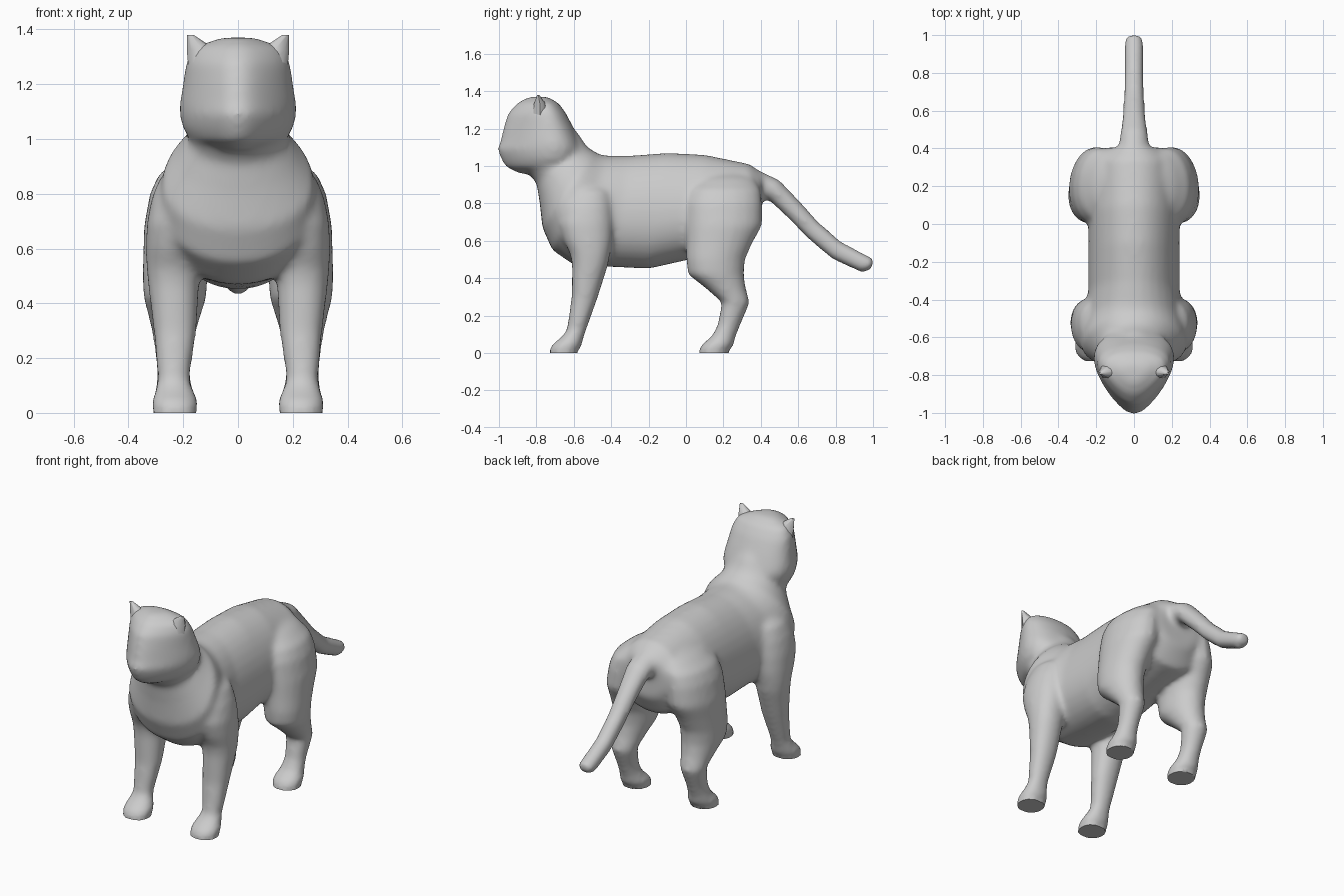
import bpy, bmesh, math
from mathutils import Vector

def activate(obs):
    bpy.ops.object.select_all(action='DESELECT')
    for ob in obs:
        ob.select_set(True)
    bpy.context.view_layer.objects.active = obs[0]

def loft(name, rings, sides=16, square=1.0, taper=0.0):
    """Each ring: (y1, z1, y2, z2, half width, centre x); an oval spanning two side-view points."""
    bm = bmesh.new()
    loops = []
    for y1, z1, y2, z2, w, cx in rings:
        a, b = Vector((cx, y1, z1)), Vector((cx, y2, z2))
        loop = []
        for i in range(sides):
            t = 2 * math.pi * i / sides
            c, s = math.cos(t), math.sin(t)
            c = math.copysign(abs(c) ** square, c)
            s = math.copysign(abs(s) ** square, s)
            p = (a + b) / 2 + (a - b) / 2 * c
            p.x += w * s * (1 - taper * c)
            loop.append(bm.verts.new(p))
        loops.append(loop)
    for l0, l1 in zip(loops, loops[1:]):
        for i in range(sides):
            j = (i + 1) % sides
            bm.faces.new((l0[i], l0[j], l1[j], l1[i]))
    bm.faces.new(loops[0])
    bm.faces.new(loops[-1])
    bmesh.ops.recalc_face_normals(bm, faces=bm.faces)
    me = bpy.data.meshes.new(name)
    bm.to_mesh(me)
    bm.free()
    ob = bpy.data.objects.new(name, me)
    bpy.context.collection.objects.link(ob)
    return ob

# Torso bending up into the neck: belly point, back point, half width
torso = [(.405, .69, .405, .965, .14), (.34, .57, .34, 1.01, .22),
         (.0, .495, .10, 1.06, .24), (-.2, .45, -.1, 1.07, .24),
         (-.4, .46, -.3, 1.055, .24), (-.6, .47, -.42, 1.055, .265),
         (-.715, .55, -.46, 1.06, .285), (-.768, .67, -.485, 1.075, .275),
         (-.782, .80, -.52, 1.095, .22), (-.80, .91, -.545, 1.125, .175),
         (-.86, .98, -.57, 1.165, .165), (-.86, 1.08, -.615, 1.22, .15)]
body = loft("body", [r + (0,) for r in torso], 32, .95, -.12)

# Head in level slices: height, front y, back y, half width; narrower at the muzzle
slices = [(.958, -.89, -.68, .08), (.995, -.965, -.60, .16), (1.04, -.99, -.57, .188),
          (1.09, -1.01, -.555, .198), (1.13, -.993, -.57, .198), (1.2, -.977, -.60, .187),
          (1.28, -.953, -.64, .177), (1.335, -.905, -.68, .15), (1.37, -.84, -.74, .06)]
head = loft("head", [(f, z, b, z, w, 0) for z, f, b, w in slices], 32, .98, .42)

# Tail
path = [(.34, .80, .34, 1.0, .09), (.44, .82, .50, .925, .075), (.55, .715, .61, .81, .06),
        (.65, .612, .71, .70, .055), (.78, .502, .83, .595, .052),
        (.94, .428, .98, .517, .052), (.99, .443, 1.007, .507, .04)]
tail = loft("tail", [r + (0,) for r in path], 16)

# Legs in level slices: height, front y, back y, half width, centre x
front_leg = [(.95, -.59, -.44, .06, .10), (.86, -.65, -.40, .105, .18), (.78, -.675, -.392, .112, .205),
             (.69, -.685, -.388, .114, .22), (.60, -.655, -.392, .107, .23), (.53, -.62, -.405, .1, .235),
             (.47, -.61, -.416, .094, .235), (.30, -.612, -.47, .079, .23), (.12, -.638, -.534, .058, .235),
             (.085, -.667, -.546, .07, .232), (.045, -.717, -.556, .085, .23), (0, -.738, -.578, .085, .23)]
hind_leg = [(.97, .11, .32, .06, .075), (.93, .05, .37, .10, .115), (.87, .01, .40, .125, .165),
            (.80, -.005, .408, .132, .19),
            (.68, -.005, .408, .137, .207), (.59, 0, .357, .124, .222), (.50, 0, .316, .119, .23),
            (.42, .01, .31, .115, .23), (.35, .10, .32, .095, .232), (.27, .192, .342, .075, .235),
            (.15, .168, .292, .06, .235), (.09, .138, .267, .067, .233),
            (.045, .083, .257, .085, .23), (0, .062, .227, .085, .23)]
# Ears lean outwards to a point
ear = [(1.25, -.84, -.72, .08, .10), (1.325, -.815, -.745, .053, .134), (1.38, -.796, -.784, .012, .174)]

legs = []
for side, s in (("left", 1), ("right", -1)):
    for part, rows, n, sq, tp in (("front_leg", front_leg, 20, .93, 0),
                                  ("hind_leg", hind_leg, 20, .97, -.06), ("ear", ear, 8, 1, 0)):
        ob = loft(f"{part}_{side}", [(f, z, b, z, w, s * x) for z, f, b, w, x in rows], n, sq, tp)
        if part == "ear":
            activate([ob])
            bpy.ops.object.shade_smooth_by_angle(angle=math.radians(60))
        else:
            legs.append(ob)

# Fuse everything but the ears into one skin and soften the joins
activate([body, head, tail] + legs)
bpy.ops.object.join()
remesh = body.modifiers.new("fuse", 'REMESH')
remesh.mode = 'VOXEL'
remesh.voxel_size = .014
soften = body.modifiers.new("soften", 'SMOOTH')
soften.factor = .5
soften.iterations = 16
bpy.ops.object.modifier_apply(modifier="fuse")
bpy.ops.object.modifier_apply(modifier="soften")

# Flatten the soles onto the floor
for v in body.data.vertices:
    if v.co.z < .014:
        v.co.z = 0
bpy.ops.object.shade_smooth_by_angle(angle=math.radians(60))
